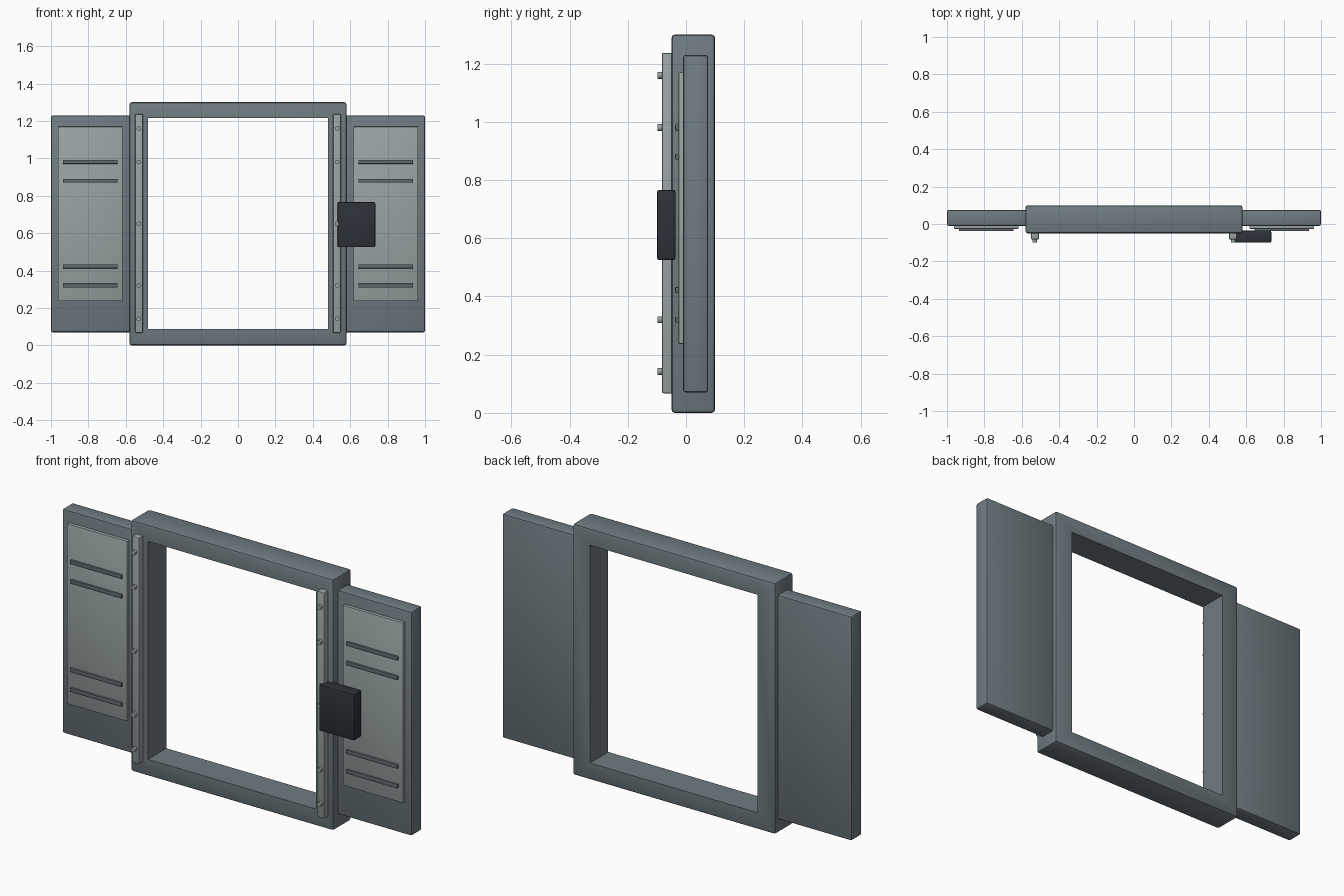
import bpy, bmesh
from mathutils import Matrix, Vector

cube = bpy.data.objects.get("Cube")
if cube:
    bpy.data.objects.remove(cube, do_unlink=True)


def material(name, rgb):
    m = bpy.data.materials.new(name)
    m.use_nodes = True
    m.diffuse_color = (*rgb, 1)
    bsdf = next(n for n in m.node_tree.nodes if n.type == 'BSDF_PRINCIPLED')
    bsdf.inputs["Base Color"].default_value = (*rgb, 1)
    return m


STEEL = material("blue grey steel", (0.16, 0.20, 0.22))
LIGHT = material("light grey metal", (0.32, 0.37, 0.37))
SLOT = material("dark grey slat", (0.12, 0.15, 0.16))
BLACK = material("blue black casing", (0.024, 0.032, 0.040))


def finish(name, bm, mat):
    me = bpy.data.meshes.new(name)
    bm.to_mesh(me)
    bm.free()
    me.materials.append(mat)
    ob = bpy.data.objects.new(name, me)
    bpy.context.scene.collection.objects.link(ob)
    return ob


def box(name, xs, ys, zs, mat, bevel=0.0):
    """Box between pairs of limits, with optionally rounded edges."""
    lo, hi = (Vector(p) for p in zip(sorted(xs), ys, zs))
    bm = bmesh.new()
    bmesh.ops.create_cube(bm, size=1, matrix=Matrix.Translation((lo + hi) / 2)
                          @ Matrix.Diagonal((*(hi - lo), 1)))
    if bevel:
        bmesh.ops.bevel(bm, geom=bm.edges[:], offset=bevel, segments=2,
                        profile=0.5, affect='EDGES')
    return finish(name, bm, mat)


def pin(name, x, z, mat):
    """Short round stud pointing forward."""
    bm = bmesh.new()
    bmesh.ops.create_cone(bm, cap_ends=True, segments=16, radius1=0.012,
                          radius2=0.012, depth=0.024,
                          matrix=Matrix.Translation((x, -0.086, z))
                          @ Matrix.Rotation(1.5707963, 4, 'X'))
    return finish(name, bm, mat)


# Door frame with a sharp-edged opening
frame = box("door_frame", (-0.58, 0.58), (-0.05, 0.10), (0, 1.30), STEEL, 0.012)
cutter = box("opening_cutter", (-0.48, 0.48), (-0.3, 0.3), (0.088, 1.215), STEEL)
cutter.hide_render = True
cut = frame.modifiers.new("opening", 'BOOLEAN')
cut.operation = 'DIFFERENCE'
cut.solver = 'EXACT'
cut.object = cutter
bpy.context.view_layer.objects.active = frame
bpy.ops.object.modifier_apply(modifier=cut.name)
bpy.data.objects.remove(cutter, do_unlink=True)

# Sliding leaves, plates, slats, rails and pins on both sides
for side, s in (("left", 1), ("right", -1)):
    def span(a, b):
        return (s * a, s * b)
    box(f"{side}_door_leaf", span(0.56, 1.0), (-0.01, 0.076), (0.07, 1.23),
        STEEL, 0.01)
    box(f"{side}_door_plate", span(0.617, 0.963), (-0.026, 0.0), (0.237, 1.17),
        LIGHT, 0.004)
    for i, z in enumerate((0.32, 0.422, 0.88, 0.981)):
        box(f"{side}_slat_{i + 1}", span(0.643, 0.936), (-0.037, -0.02),
            (z - 0.01, z + 0.01), SLOT, 0.002)
    box(f"{side}_rail", span(0.508, 0.55), (-0.083, -0.04), (0.067, 1.237),
        LIGHT, 0.006)
    for i, z in enumerate((0.142, 0.32, 0.65, 0.98, 1.16)):
        pin(f"{side}_rail_pin_{i + 1}", s * 0.531, z, LIGHT)

# Control box beside the left rail
box("control_box", (0.532, 0.734), (-0.10, -0.036), (0.525, 0.766), BLACK, 0.008)

# Smooth the rounded edges, keep corners crisp
for ob in bpy.context.scene.collection.objects:
    ob.select_set(ob.type == 'MESH')
bpy.ops.object.shade_smooth_by_angle(angle=0.6)
